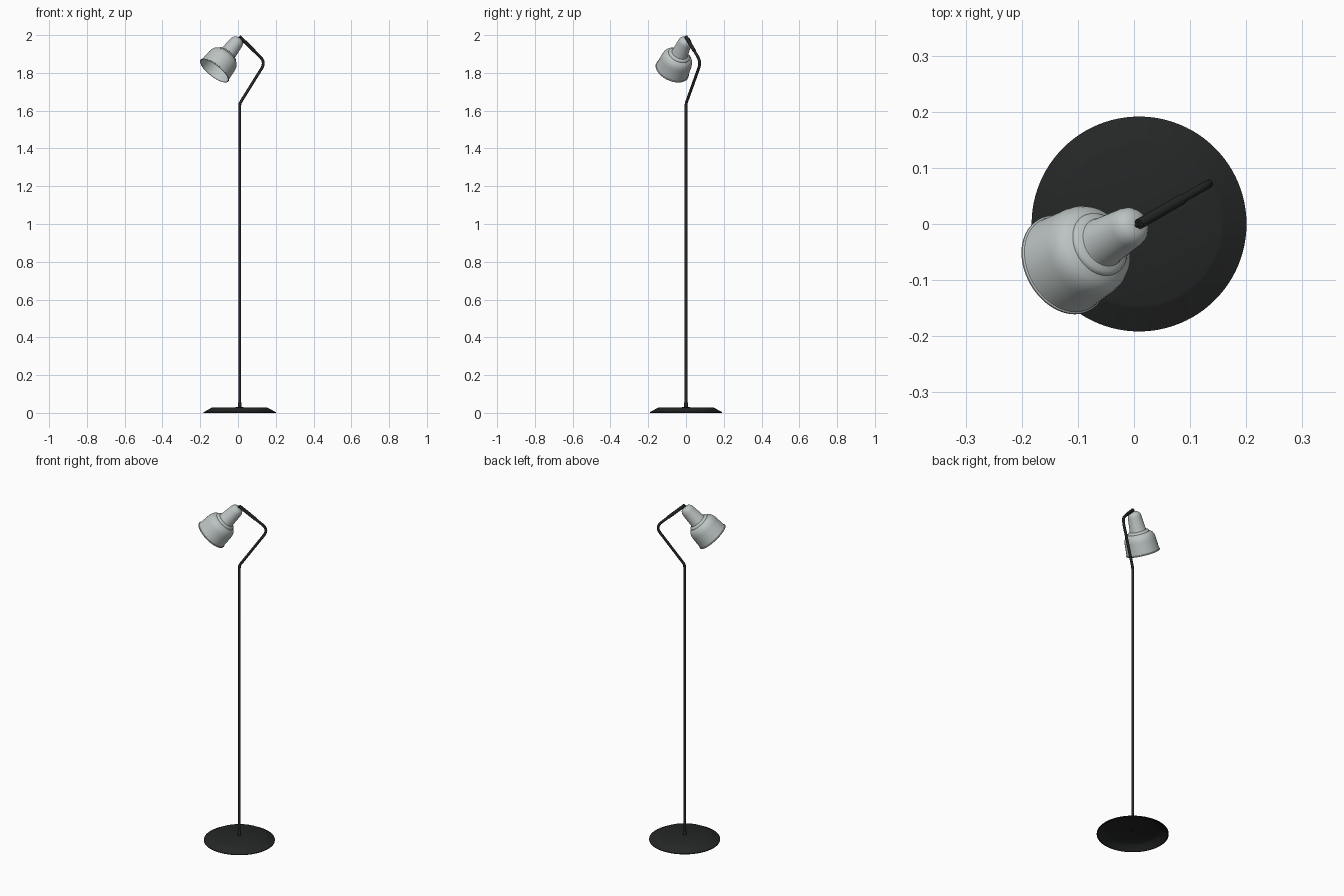
import bpy, bmesh, math
from mathutils import Vector

if "Cube" in bpy.data.objects:
    bpy.data.objects.remove(bpy.data.objects["Cube"])

CX = 0.009                                   # pole / base centre in x
H = Vector((math.cos(math.radians(30)), 0.5, 0))   # plan direction of the arm


def material(name, rgb):
    m = bpy.data.materials.new(name)
    m.diffuse_color = (*rgb, 1)
    m.use_nodes = True
    m.node_tree.nodes["Principled BSDF"].inputs["Base Color"].default_value = m.diffuse_color
    return m


black = material("black_paint", (0.018, 0.019, 0.019))
grey = material("grey_enamel", (0.50, 0.55, 0.54))


def finish(ob, mat, angle=35):
    ob.data.materials.append(mat)
    bpy.ops.object.select_all(action='DESELECT')
    ob.select_set(True)
    bpy.context.view_layer.objects.active = ob
    if ob.type == 'CURVE':
        bpy.ops.object.convert(target='MESH')
    bpy.ops.object.shade_smooth_by_angle(angle=math.radians(angle))
    return bpy.context.object


def lathe(name, profile, mat, loc, axis=(0, 0, 1), segs=64, angle=35):
    """Spin an (r, z) profile around its own z axis, then aim z along axis."""
    bm = bmesh.new()
    vs = [bm.verts.new((r, 0, z)) for r, z in profile]
    es = [bm.edges.new(p) for p in zip(vs, vs[1:])]
    bmesh.ops.spin(bm, geom=vs + es, cent=(0, 0, 0), axis=(0, 0, 1),
                   angle=math.tau, steps=segs, use_duplicate=False)
    bmesh.ops.remove_doubles(bm, verts=bm.verts, dist=1e-5)
    bmesh.ops.recalc_face_normals(bm, faces=bm.faces)
    me = bpy.data.meshes.new(name)
    bm.to_mesh(me)
    bm.free()
    ob = bpy.data.objects.new(name, me)
    bpy.context.collection.objects.link(ob)
    ob.location = loc
    ob.rotation_euler = Vector(axis).to_track_quat('Z', 'Y').to_euler()
    return finish(ob, mat, angle)


def fillet(pts, dists, n=10):
    """Round the inner corners of a polyline."""
    out = [pts[0]]
    for a, b, c, d in zip(pts, pts[1:], pts[2:], dists):
        p, q = b + (a - b).normalized() * d, b + (c - b).normalized() * d
        for i in range(n + 1):
            t = i / n
            out.append(p * (1 - t) ** 2 + b * 2 * t * (1 - t) + q * t * t)
    return out + [pts[-1]]


def tube(name, pts, r, mat):
    cu = bpy.data.curves.new(name, 'CURVE')
    cu.dimensions = '3D'
    cu.bevel_depth = r
    cu.bevel_resolution = 4
    cu.use_fill_caps = True
    sp = cu.splines.new('POLY')
    sp.points.add(len(pts) - 1)
    for p, co in zip(sp.points, pts):
        p.co = (*co, 1)
    ob = bpy.data.objects.new(name, cu)
    bpy.context.collection.objects.link(ob)
    return finish(ob, mat)


# Base: hollow shallow cone with thin lip and flat top
lathe("base", [(0, 0.026), (0.143, 0.026), (0.149, 0.023), (0.184, 0.003), (0.186, 0),
               (0.1915, 0), (0.1915, 0.004), (0.187, 0.006), (0.151, 0.026),
               (0.144, 0.029), (0, 0.030)], black, (CX, 0, 0), segs=96, angle=28)
lathe("pole_collar", [(0, 0.022), (0.010, 0.022), (0.010, 0.052), (0.009, 0.055), (0, 0.055)],
      black, (CX, 0, 0), segs=32)

# Pole bending into the cranked arm
foot = Vector((CX, 0, 0.03))
bend = Vector((CX, 0, 1.637))
elbow = bend + H * 0.158 + Vector((0, 0, 0.220))
tip = Vector((0.009, 0, 1.991))
tube("pole_and_arm", fillet([foot, bend, elbow, tip], [0.014, 0.043]), 0.0075, black)

# Thicker sleeve on the upper arm and the pivot pin into the shade
tube("arm_sleeve", [tip, tip.lerp(elbow, 0.56)], 0.0095, black)
tube("shade_pivot", [tip, tip - H * 0.012 - Vector((0, 0, 0.014))], 0.004, black)

# Shade: full bell with small lip, stepped ring and a round-topped neck
tilt = math.radians(42)
axis = H * math.sin(tilt) + Vector((0, 0, math.cos(tilt)))
rim_centre = Vector((-0.126, -0.074, 1.810))
outer = [(0.091, 0), (0.093, 0.002), (0.093, 0.005), (0.090, 0.007), (0.089, 0.012),
         (0.085, 0.070), (0.082, 0.086), (0.076, 0.099), (0.068, 0.107), (0.059, 0.112),
         (0.058, 0.116), (0.055, 0.120), (0.049, 0.122), (0.045, 0.124), (0.0435, 0.128),
         (0.037, 0.200), (0.034, 0.213), (0.028, 0.222), (0.020, 0.227), (0.010, 0.2295),
         (0, 0.230)]
inner = [(max(r - 0.003, 0), z - (0.003 if z > 0.08 else 0)) for r, z in outer[4:]]
profile = inner[::-1] + [(0.087, 0.006), (0.089, 0.001)] + outer
lathe("lamp_shade", profile, grey, rim_centre, axis, angle=40)
